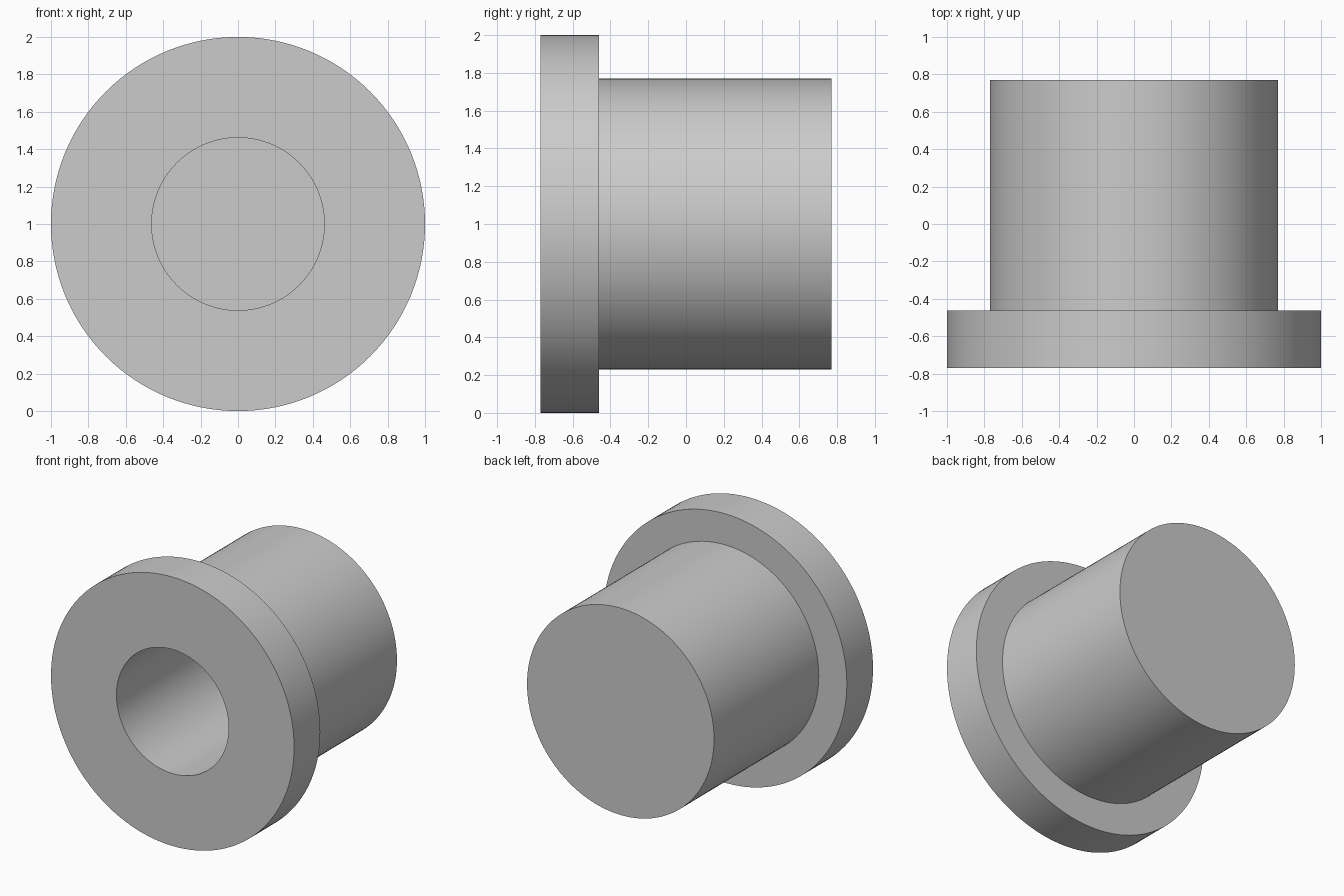
import bpy
import bmesh
import math
from mathutils import Matrix, Vector

SEGMENTS = 128
FLANGE_RADIUS, BODY_RADIUS, BORE_RADIUS = 1.0, 10 / 13, 6 / 13
FRONT, BACK = -10 / 13, 10 / 13
WALL = 4 / 13  # flange thickness, side wall and closed end

cube = bpy.data.objects.get("Cube")
if cube:
    bpy.data.objects.remove(cube, do_unlink=True)

# Plain grey material
grey = bpy.data.materials.new("plain grey")
grey.use_nodes = True
colour = (0.6, 0.6, 0.6, 1)
grey.diffuse_color = colour
grey.node_tree.nodes["Principled BSDF"].inputs["Base Color"].default_value = colour


def lathe(name, profile):
    """Spin a (radius, y) profile about the y axis, closing it on the axis."""
    bm = bmesh.new()
    verts = [bm.verts.new((r, y, 0)) for r, y in profile]
    edges = [bm.edges.new(pair) for pair in zip(verts, verts[1:])]
    bmesh.ops.spin(bm, geom=verts + edges, cent=(0, 0, 0), axis=(0, 1, 0),
                   angle=math.tau, steps=SEGMENTS, use_merge=True)
    bmesh.ops.remove_doubles(bm, verts=bm.verts, dist=1e-5)
    # Flat disc at each open end of the profile
    rims = [e for e in bm.edges if e.is_boundary]
    bmesh.ops.holes_fill(bm, edges=rims, sides=0)
    bmesh.ops.recalc_face_normals(bm, faces=bm.faces)
    bmesh.ops.transform(bm, matrix=Matrix.Translation(Vector((0, 0, 1))), verts=bm.verts)
    mesh = bpy.data.meshes.new(name)
    bm.to_mesh(mesh)
    bm.free()
    mesh.materials.append(grey)
    obj = bpy.data.objects.new(name, mesh)
    bpy.context.collection.objects.link(obj)
    bpy.ops.object.select_all(action="DESELECT")
    obj.select_set(True)
    bpy.context.view_layer.objects.active = obj
    bpy.ops.object.shade_smooth_by_angle(angle=math.radians(30))
    return obj


# Flanged bushing: blind bore, front flange, body and closed back
lathe("flanged_bushing", [
    (BORE_RADIUS, BACK - WALL),
    (BORE_RADIUS, FRONT),
    (FLANGE_RADIUS, FRONT),
    (FLANGE_RADIUS, FRONT + WALL),
    (BODY_RADIUS, FRONT + WALL),
    (BODY_RADIUS, BACK),
])
